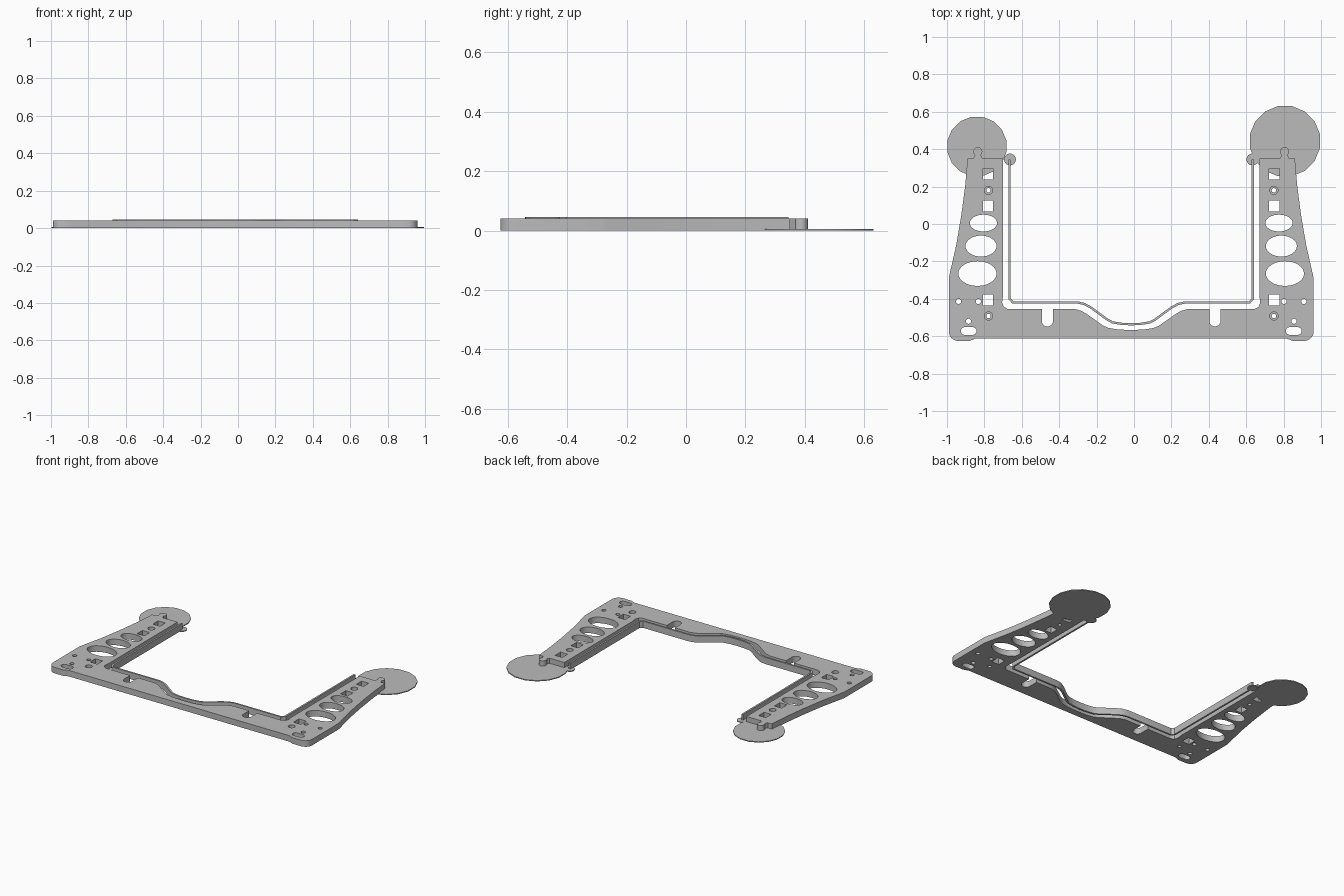
import bpy, bmesh
from math import sin, cos, pi, radians
from mathutils import Vector

cube = bpy.data.objects.get("Cube")
if cube:
    bpy.data.objects.remove(cube, do_unlink=True)

grey = bpy.data.materials.new("plain_grey")
grey.use_nodes = True
grey.diffuse_color = (0.5, 0.5, 0.5, 1)
grey.node_tree.nodes["Principled BSDF"].inputs["Base Color"].default_value = (0.5, 0.5, 0.5, 1)

MID = -0.015          # symmetry line of the frame
PLATE, STRIP, PAD = 0.041, 0.045, 0.006


def arc(cx, cy, rx, ry, start, end, n):
    return [(cx + rx * cos(radians(start + (end - start) * i / n)),
             cy + ry * sin(radians(start + (end - start) * i / n))) for i in range(n + 1)]


def ellipse(cx, cy, rx, ry=None, n=32, turn=0):
    return arc(cx, cy, rx, ry or rx, turn, turn + 360, n)[:-1]


def box(cx, cy, w, h):
    return [(cx - w, cy - h), (cx + w, cy - h), (cx + w, cy + h), (cx - w, cy + h)]


def mirrored(loop):
    return [(-x, y) for x, y in reversed(loop)]


def extrude(name, loops, height, shift=0.0):
    """Fill the first loop, leaving the others as holes, and raise it to height."""
    curve = bpy.data.curves.new(name, 'CURVE')
    curve.dimensions, curve.fill_mode = '2D', 'BOTH'
    curve.extrude = height / 2
    for loop in loops:
        spline = curve.splines.new('POLY')
        spline.points.add(len(loop) - 1)
        for p, (x, y) in zip(spline.points, loop):
            p.co = (x + shift, y, 0, 1)
        spline.use_cyclic_u = True
    obj = bpy.data.objects.new(name, curve)
    bpy.context.collection.objects.link(obj)
    bpy.ops.object.select_all(action='DESELECT')
    obj.select_set(True)
    bpy.context.view_layer.objects.active = obj
    bpy.ops.object.convert(target='MESH')
    obj = bpy.context.object
    bm = bmesh.new()
    bm.from_mesh(obj.data)
    bmesh.ops.remove_doubles(bm, verts=bm.verts, dist=0.0001)
    bmesh.ops.translate(bm, verts=bm.verts, vec=(0, 0, height / 2))
    bmesh.ops.recalc_face_normals(bm, faces=bm.faces)
    bm.to_mesh(obj.data)
    bm.free()
    obj.data.materials.clear()
    obj.data.materials.append(grey)
    bpy.ops.object.shade_smooth_by_angle(angle=radians(30))
    return obj


# Frame outline, half of it: outer corner, tapered arm, locating knob, inner edge with slot
half = [(0, -.612), (.83, -.612), (.865, -.625)]
half += arc(.925, -.575, .05, .05, -90, 0, 8)
half += [(.975, -.29), (.97, -.265), (.935, -.11), (.908, .05), (.887, .21), (.875, .35), (.845, .35)]
half += arc(.82, .387, .024, .024, -50, 230, 16)
half += [(.795, .35), (.685, .35), (.685, -.38), (.69, -.42), (.682, -.442), (.66, -.455)]
half += [(.478, -.455)] + arc(.448, -.518, .03, .03, 0, -180, 10) + [(.418, -.455)]
half += [(.30, -.455), (.265, -.465), (.235, -.483), (.15, -.543), (.12, -.556), (.07, -.564), (0, -.567)]
outline = half + mirrored(half[1:-1])

# Cut-outs of one arm
holes = [box(.765, y, .027, .029) for y in (.267, .097, -.407)]
holes += [ellipse(.79, .005, .073, .045), ellipse(.803, -.118, .083, .056), ellipse(.822, -.265, .102, .066)]
holes += [ellipse(x, y, .014, n=16) for x, y in ((.923, -.414), (.817, -.414), (.87, -.52))]
holes += [arc(.89, -.572, .021, .021, -90, 90, 8) + arc(.848, -.572, .021, .021, 90, 270, 8)]
bores = [(.763, .18), (.763, -.492)]
holes += [ellipse(x, y, .022, n=20) for x, y in bores]
extrude("frame_plate", [outline] + holes + [mirrored(h) for h in holes], PLATE, MID)

# Stepped floors of the screw holes
for side, label in ((1, "left"), (-1, "right")):
    for i, (x, y) in enumerate(bores):
        extrude(f"{label}_screw_seat_{i + 1}",
                [ellipse(side * x, y, .022, n=20), ellipse(side * x, y, .012, n=20)], PLATE / 2, MID)

# Thin strip following the inner edge
path = [(.65, .345), (.65, -.40), (.632, -.42), (.285, -.42), (.25, -.428), (.215, -.447),
        (.125, -.513), (.1, -.526), (.05, -.534), (0, -.536)]
path = [Vector(p) for p in path + mirrored(path[:-1])]


def offset(points, d):
    out = []
    for i, p in enumerate(points):
        a = (p - points[i - 1]).normalized() if i else None
        b = (points[i + 1] - p).normalized() if i < len(points) - 1 else None
        a, b = a or b, b or a
        na, nb = Vector((-a.y, a.x)), Vector((-b.y, b.x))
        m = (na + nb).normalized()
        out.append(tuple(p + m * (d / m.dot(na))))
    return out


extrude("inner_strip", [offset(path, .006) + offset(path, -.006)[::-1]], STRIP, MID)

# Thin round pads under the arm tips and strip ends
extrude("left_arm_pad", [ellipse(.807, .443, .191, n=16, turn=11.25)], PAD)
extrude("right_arm_pad", [ellipse(-.84, .415, .161, n=16, turn=11.25)], PAD)
extrude("left_strip_pad", [ellipse(.648, .345, .032, n=16)], PAD, MID)
extrude("right_strip_pad", [ellipse(-.648, .345, .032, n=16)], PAD, MID)
